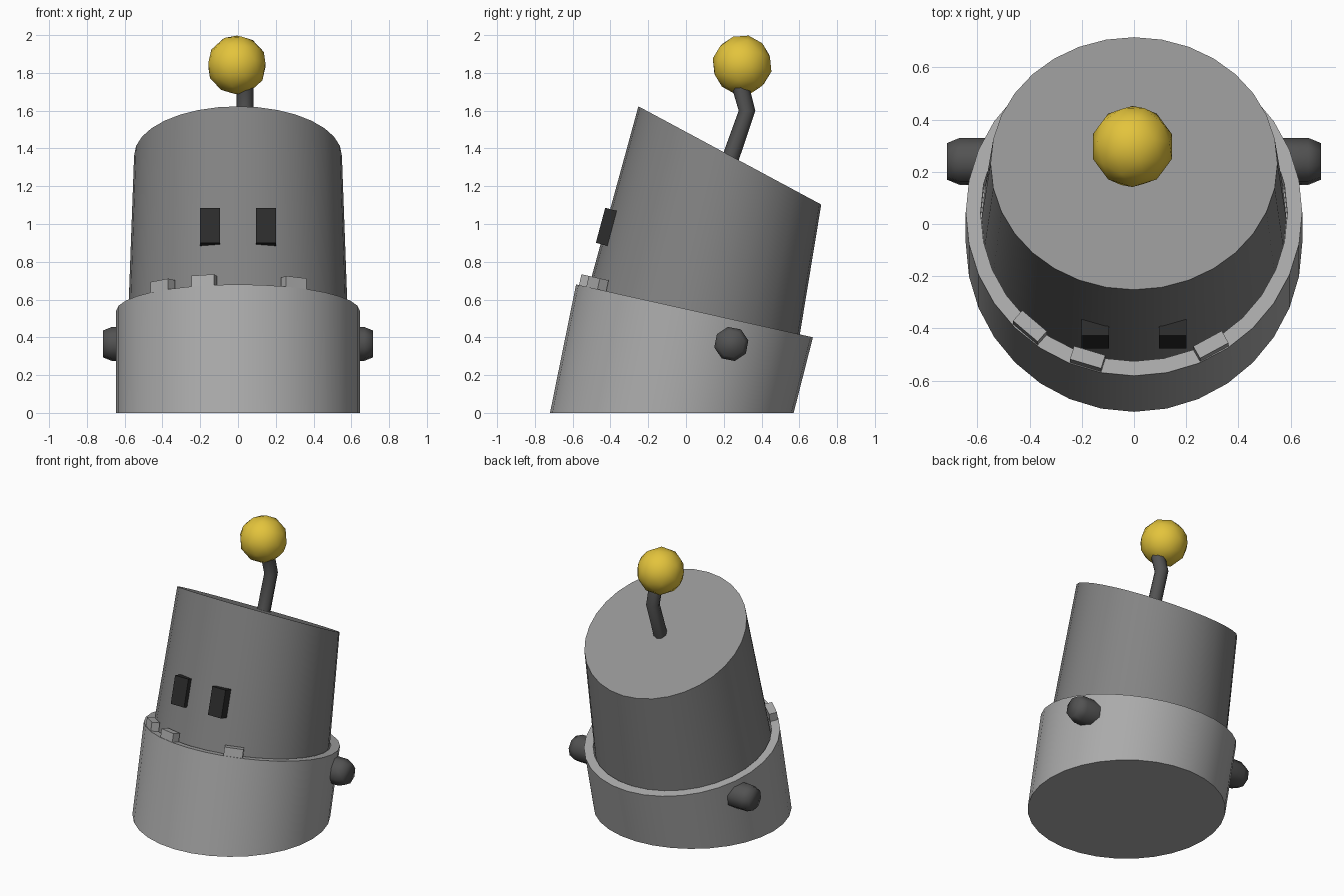
import bpy, bmesh
from math import sin, cos, pi, radians
from mathutils import Vector, Matrix

if "Cube" in bpy.data.objects:
    bpy.data.objects.remove(bpy.data.objects["Cube"])

LEAN = radians(12.6)


def material(name, rgb):
    m = bpy.data.materials.new(name)
    m.diffuse_color = (*rgb, 1)
    m.use_nodes = True
    m.node_tree.nodes["Principled BSDF"].inputs["Base Color"].default_value = m.diffuse_color
    return m


cup_grey = material("cup_grey", (0.41, 0.41, 0.41))
head_grey = material("head_grey", (0.23, 0.23, 0.23))
cap_grey = material("cap_grey", (0.29, 0.29, 0.29))
rod_grey = material("rod_grey", (0.085, 0.085, 0.085))
eye_dark = material("eye_dark", (0.025, 0.025, 0.025))
yellow = material("yellow", (0.77, 0.55, 0.045))


def finish(name, bm, mat=None, angle=35):
    bmesh.ops.recalc_face_normals(bm, faces=bm.faces)
    me = bpy.data.meshes.new(name)
    bm.to_mesh(me)
    bm.free()
    ob = bpy.data.objects.new(name, me)
    bpy.context.collection.objects.link(ob)
    if mat:
        me.materials.append(mat)
    if angle:
        bpy.ops.object.select_all(action='DESELECT')
        ob.select_set(True)
        bpy.context.view_layer.objects.active = ob
        bpy.ops.object.shade_smooth_by_angle(angle=radians(angle))
    return ob


def loft(name, rings, n, mat=None, angle=35):
    """Each ring: centre, axis u, axis v. Both ends are capped."""
    bm = bmesh.new()
    loops = []
    for c, u, v in rings:
        c, u, v = Vector(c), Vector(u), Vector(v)
        loops.append([bm.verts.new(c + u * cos(2 * pi * i / n) + v * sin(2 * pi * i / n))
                      for i in range(n)])
    for a, b in zip(loops, loops[1:]):
        for i in range(n):
            j = (i + 1) % n
            bm.faces.new((a[i], a[j], b[j], b[i]))
    bm.faces.new(loops[0])
    bm.faces.new(loops[-1])
    return finish(name, bm, mat, angle)


def box(name, size, matrix, mat=None):
    bm = bmesh.new()
    bmesh.ops.create_cube(bm, size=1, matrix=matrix @ Matrix.Diagonal((*size, 1)))
    return finish(name, bm, mat, angle=0)


# Leaning cup with a flat rim and a shallow recess
loft("cup", [((0, -0.075, 0), (0.645, 0, 0), (0, 0.645, 0)),
             ((0, 0.045, 0.54), (0.645, 0, 0), (0, 0.627, -0.14)),
             ((0, 0.042, 0.54), (0.588, 0, 0), (0, 0.568, -0.127)),
             ((0, 0.02, 0.44), (0.588, 0, 0), (0, 0.568, -0.127))], 32, cup_grey)

# Head rising from the recess, cut off at a slant
head = loft("head", [((0, 0.022, 0.44), (0.584, 0, 0), (0, 0.564, -0.126)),
                     ((0, 0.232, 1.363), (0.55, 0, 0), (0, 0.484, -0.26))], 32, head_grey)
head.data.materials.append(cap_grey)
head.data.polygons[-1].material_index = 1

# Small teeth along the front of the rim
rim = Matrix.Translation((0, 0.044, 0.54)) @ Matrix.Rotation(-LEAN, 4, 'X')
for k, deg in enumerate((-41, -17, 29)):
    place = rim @ Matrix.Rotation(radians(deg), 4, 'Z') @ Matrix.Translation((0, -0.608, 0.024))
    box(f"rim_tooth_{k + 1}", (0.125, 0.054, 0.07), place, cup_grey)

# Eyes and side knobs, mirrored left and right
for side, s in (("left", -1), ("right", 1)):
    lean = Matrix.Translation((s * 0.148, -0.422, 0.985)) @ Matrix.Rotation(radians(-15), 4, 'X')
    box(f"eye_{side}", (0.106, 0.063, 0.192), lean, eye_dark)
    loft(f"knob_{side}", [((s * x, 0.24, 0.365), (0, r * cos(0.2), r * sin(0.2)),
                           (0, -r * sin(0.2), r * cos(0.2)))
                          for x, r in ((0.54, 0.092), (0.668, 0.092), (0.716, 0.072))],
         8, rod_grey, 80)

# Bent antenna rod
loft("antenna_rod", [((0.037, y, z), (0.046, 0, 0), (0, 0.044, dz))
                     for y, z, dz in ((0.215, 1.29, -0.013), (0.323, 1.6, 0), (0.285, 1.74, 0.012))],
     8, rod_grey, 80)

# Antenna ball
bm = bmesh.new()
bmesh.ops.create_icosphere(bm, subdivisions=2, radius=0.159,
                           matrix=Matrix.Translation((-0.006, 0.297, 1.842))
                           @ Matrix.Rotation(-LEAN, 4, 'X'))
finish("antenna_ball", bm, yellow)
